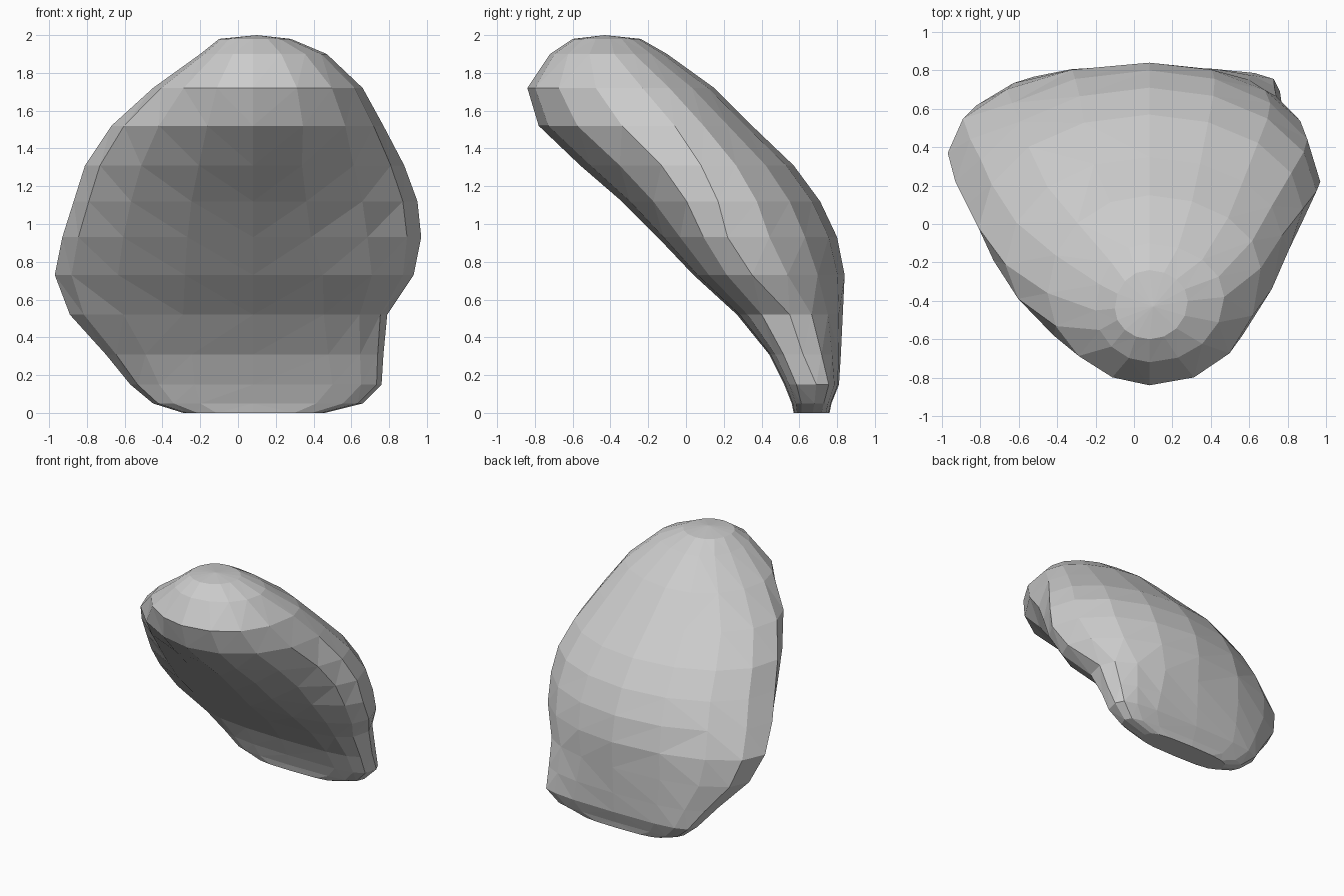
import bpy, bmesh
from math import cos, sin, tau

if "Cube" in bpy.data.objects:
    bpy.data.objects.remove(bpy.data.objects["Cube"])

SEGMENTS = 16
MID_X = 0.08

# Horizontal slices of the leaning boulder:
# z, x left, x right, y front, y back, y of left edge, y of right edge,
# front left power, front right power, back power
SLICES = [
    (0.00, -0.29, 0.46, 0.57, 0.76, 0.67, 0.67, 3.0, 3.5, 3.0),
    (0.05, -0.45, 0.66, 0.56, 0.77, 0.67, 0.68, 3.0, 3.5, 3.2),
    (0.15, -0.57, 0.76, 0.52, 0.81, 0.67, 0.69, 2.6, 4.0, 3.2),
    (0.31, -0.70, 0.77, 0.44, 0.82, 0.58, 0.62, 2.2, 3.5, 2.7),
    (0.52, -0.89, 0.79, 0.27, 0.83, 0.46, 0.55, 2.0, 3.0, 2.2),
    (0.73, -0.97, 0.93, 0.04, 0.84, 0.37, 0.35, 1.8, 2.3, 2.0),
    (0.93, -0.93, 0.97, -0.15, 0.80, 0.22, 0.22, 1.8, 1.8, 2.0),
    (1.12, -0.87, 0.95, -0.34, 0.71, 0.10, 0.17, 1.8, 1.7, 2.0),
    (1.31, -0.81, 0.88, -0.56, 0.57, -0.02, 0.08, 1.7, 1.7, 2.0),
    (1.52, -0.67, 0.77, -0.78, 0.35, -0.21, -0.06, 1.7, 2.0, 2.0),
    (1.72, -0.45, 0.66, -0.84, 0.15, -0.36, -0.23, 1.9, 2.1, 2.0),
    (1.90, -0.20, 0.47, -0.72, -0.10, -0.45, -0.38, 2.0, 2.0, 2.0),
    (1.98, -0.10, 0.28, -0.60, -0.24, -0.44, -0.40, 2.0, 2.0, 2.0),
]


def signed_power(value, power):
    return (1 if value >= 0 else -1) * abs(value) ** power


def slice_point(row, i):
    z, xl, xr, yf, yb, yl, yr, front_l, front_r, back = row
    a = tau * i / SEGMENTS
    c, s = round(cos(a), 6), round(sin(a), 6)
    power = 2 / (back if s > 0 else front_r if c > 0 else front_l)
    u, v = signed_power(c, power), signed_power(s, power)
    x = MID_X + u * (xr - MID_X if u > 0 else MID_X - xl)
    edge = yl + (yr - yl) * (x - xl) / (xr - xl)
    y = edge + v * (yb - edge if v > 0 else edge - yf)
    return x, y, z


# Boulder: loft the slices, close both ends, leave facets flat
bm = bmesh.new()
rings = [[bm.verts.new(slice_point(row, i)) for i in range(SEGMENTS)] for row in SLICES]
for low, high in zip(rings, rings[1:]):
    for i in range(SEGMENTS):
        j = (i + 1) % SEGMENTS
        bm.faces.new((low[i], low[j], high[j], high[i]))
bm.faces.new(rings[0][::-1])
peak = bm.verts.new((0.10, -0.43, 2.0))
for i in range(SEGMENTS):
    bm.faces.new((rings[-1][i], rings[-1][(i + 1) % SEGMENTS], peak))

# Merge tiny facets and triangulate for the chipped low-poly look
bmesh.ops.remove_doubles(bm, verts=bm.verts, dist=0.03)
bmesh.ops.triangulate(bm, faces=bm.faces[:])
bmesh.ops.recalc_face_normals(bm, faces=bm.faces[:])

mesh = bpy.data.meshes.new("boulder")
bm.to_mesh(mesh)
bm.free()
boulder = bpy.data.objects.new("boulder", mesh)
bpy.context.collection.objects.link(boulder)
